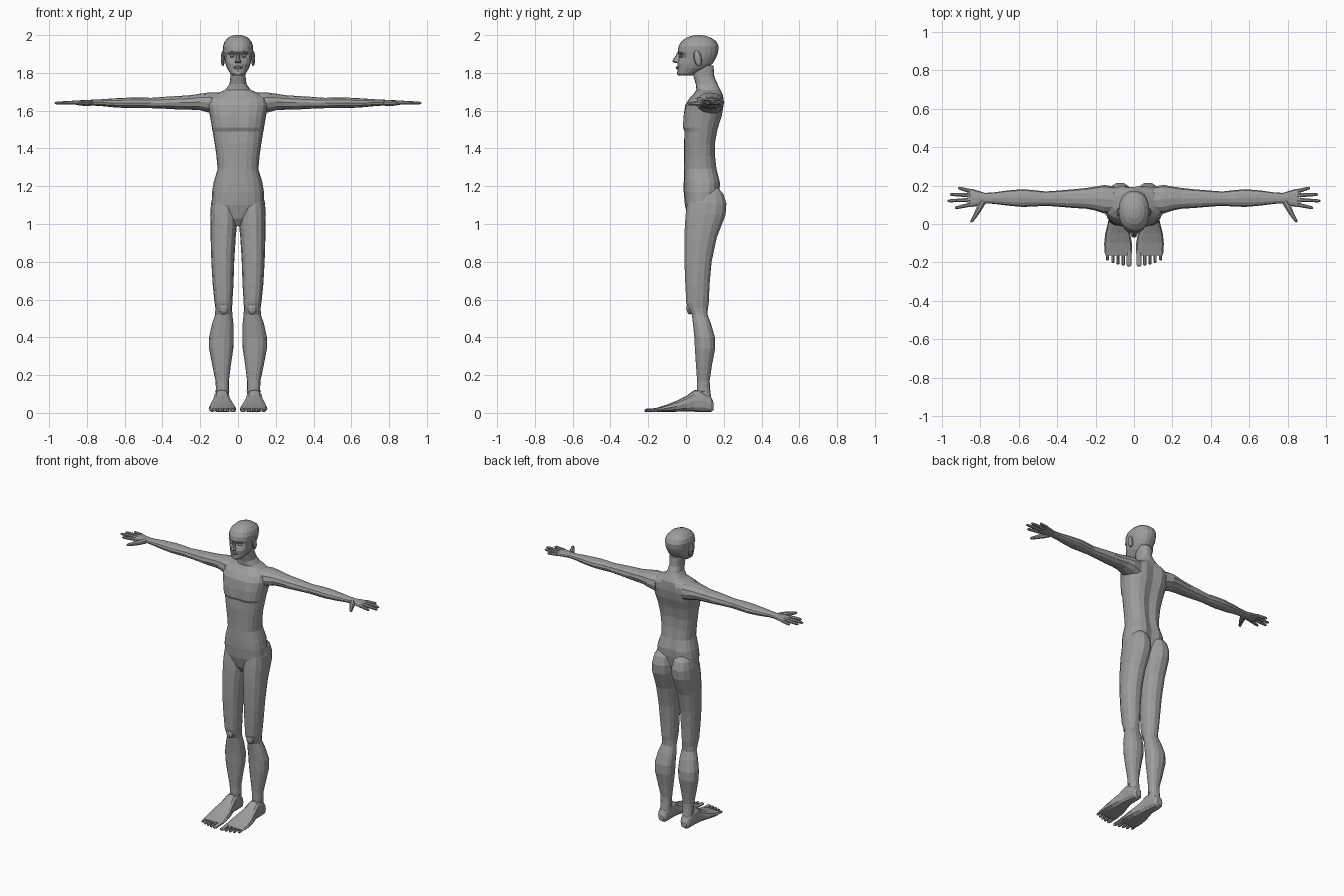
import bpy, bmesh, math
from mathutils import Vector, Matrix

skin = bpy.data.materials.new("grey")
skin.diffuse_color = (0.34, 0.34, 0.34, 1)


def finish(name, bm, mirror=False):
    bmesh.ops.recalc_face_normals(bm, faces=bm.faces[:])
    me = bpy.data.meshes.new(name)
    bm.to_mesh(me)
    bm.free()
    me.materials.append(skin)
    ob = bpy.data.objects.new(name, me)
    bpy.context.collection.objects.link(ob)
    if mirror:
        m = ob.modifiers.new("mirror", 'MIRROR')
        m.use_mirror_merge = False
    return ob


def skin_rings(bm, rings):
    loops = [[bm.verts.new(p) for p in r] for r in rings]
    n = len(loops[0])
    for a, b in zip(loops, loops[1:]):
        for i in range(n):
            bm.faces.new((a[i], a[(i + 1) % n], b[(i + 1) % n], b[i]))
    bm.faces.new(loops[0])
    bm.faces.new(loops[-1])


def loft(name, axis, rows, n=12, p=2.3, mirror=False, shape=None):
    """rows: position along axis, then low/high of the two other axes"""
    rings = []
    for t, a0, a1, b0, b1 in rows:
        ring = []
        for i in range(n):
            w = 2 * math.pi * i / n
            c, s = math.cos(w), math.sin(w)
            u = math.copysign(abs(c) ** (2 / p), c) if abs(c) > 1e-6 else 0
            v = math.copysign(abs(s) ** (2 / p), s) if abs(s) > 1e-6 else 0
            a = (a0 + a1) / 2 + u * (a1 - a0) / 2
            b = (b0 + b1) / 2 + v * (b1 - b0) / 2
            co = Vector({'x': (t, a, b), 'y': (a, t, b), 'z': (a, b, t)}[axis])
            ring.append(shape(co) if shape else co)
        rings.append(ring)
    bm = bmesh.new()
    skin_rings(bm, rings)
    return finish(name, bm, mirror)


def tube(name, pts, radii, n=8, flat=1.0):
    pts = [Vector(q) for q in pts]
    rings = []
    for k, q in enumerate(pts):
        d = (pts[min(k + 1, len(pts) - 1)] - pts[max(k - 1, 0)]).normalized()
        side = d.cross(Vector((0, 0, 1))).normalized()
        up = side.cross(d)
        rings.append([q + radii[k] * (side * math.cos(w) + up * flat * math.sin(w))
                      for w in (2 * math.pi * (i + 0.5) / n for i in range(n))])
    bm = bmesh.new()
    skin_rings(bm, rings)
    return finish(name, bm, True)


def ball(name, loc, size, rot=0, mirror=True):
    bm = bmesh.new()
    bmesh.ops.create_uvsphere(bm, u_segments=10, v_segments=6, radius=1)
    mat = Matrix.Translation(loc) @ Matrix.Rotation(rot, 4, 'X') @ Matrix.Diagonal((*size, 1))
    bmesh.ops.transform(bm, matrix=mat, verts=bm.verts)
    return finish(name, bm, mirror)


# Torso and neck: spine groove at the back, breastbone groove at the front
def torso_shape(co):
    if abs(co.x) < 0.01 and 1.0 < co.z < 1.68:
        if co.y > 0.1:
            co.y -= 0.014
        elif 1.47 < co.z < 1.62:
            co.y += 0.008
    return co


torso = [(z, -h, h, y0, y1) for z, h, y0, y1 in [
    (0.99, .02, .04, .10), (1.03, .055, .012, .13), (1.10, .138, -.006, .17),
    (1.17, .137, -.012, .182), (1.22, .129, -.012, .183), (1.29, .108, -.010, .165),
    (1.36, .114, -.010, .157), (1.43, .124, -.011, .157), (1.49, .134, -.010, .168),
    (1.51, .138, -.020, .173), (1.57, .148, -.017, .193), (1.63, .160, -.004, .203),
    (1.665, .155, .018, .202), (1.69, .115, .042, .193), (1.71, .068, .055, .183),
    (1.74, .045, .052, .168), (1.78, .040, .040, .150), (1.84, .042, .030, .145)]]
loft("torso", 'z', torso, n=20, p=2.5, shape=torso_shape)


# Head: eye sockets pressed into the face
def head_shape(co):
    if co.y < 0.0 and 1.87 < co.z < 1.90 and 0.012 < abs(co.x) < 0.06:
        co.y += 0.010
    return co


head = [(z, -h, h, y0, y1) for z, h, y0, y1 in [
    (1.785, .026, -.036, .03), (1.798, .042, -.045, .06), (1.825, .058, -.043, .11),
    (1.85, .067, -.045, .142), (1.878, .073, -.042, .158), (1.896, .076, -.040, .166),
    (1.91, .078, -.044, .170), (1.94, .080, -.040, .173), (1.965, .072, -.026, .162),
    (1.985, .054, -.001, .135), (1.996, .033, .027, .105), (2.0, .014, .05, .08)]]
loft("head", 'z', head, n=20, p=2.25, shape=head_shape)

# Face details
loft("nose", 'z', [(1.852, -.015, .015, -.058, -.03), (1.860, -.017, .017, -.072, -.03),
                   (1.870, -.011, .011, -.068, -.03), (1.905, -.007, .007, -.047, -.03)], n=8)
loft("lips", 'x', [(-.026, -.042, -.03, 1.826, 1.830), (-.012, -.052, -.03, 1.820, 1.837),
                   (0, -.055, -.03, 1.818, 1.836), (.012, -.052, -.03, 1.820, 1.837),
                   (.026, -.042, -.03, 1.826, 1.830)], n=8)
ball("chin", (0, -.034, 1.798), (.022, .014, .013), mirror=False)
ball("eye", (.031, -.022, 1.888), (.013, .012, .008))
tube("brow", [(.012, -.041, 1.905), (.03, -.038, 1.911), (.052, -.022, 1.906)],
     [.004, .006, .003], n=6)
ball("ear", (.080, .062, 1.877), (.011, .021, .043), rot=0.2)

# Arm with palm
arm = [
    (.10, .055, .195, 1.575, 1.695), (.155, .055, .203, 1.590, 1.696),
    (.20, .070, .195, 1.603, 1.690), (.25, .080, .187, 1.605, 1.682),
    (.31, .083, .181, 1.606, 1.678), (.38, .089, .175, 1.610, 1.674),
    (.46, .095, .169, 1.613, 1.668), (.52, .091, .176, 1.613, 1.670),
    (.58, .089, .181, 1.613, 1.669), (.66, .096, .174, 1.618, 1.665),
    (.73, .105, .164, 1.625, 1.660), (.775, .107, .162, 1.627, 1.658),
    (.80, .098, .170, 1.628, 1.656), (.84, .089, .182, 1.630, 1.655),
    (.865, .092, .182, 1.632, 1.653)]
loft("arm", 'x', arm, n=12, p=2.2, mirror=True)

# Fingers and thumb
for finger, y0, tx, ty in [("index_finger", .101, .932, .083), ("middle_finger", .126, .970, .120),
                           ("ring_finger", .149, .958, .154), ("little_finger", .171, .915, .188)]:
    a, b = Vector((.85, y0, 1.643)), Vector((tx, ty, 1.640))
    tube(finger, [a, a.lerp(b, .5), a.lerp(b, .9), b], [.012, .0100, .0085, .004])
tube("thumb", [(.785, .118, 1.641), (.805, .082, 1.640), (.825, .045, 1.638),
               (.842, .018, 1.637), (.847, .010, 1.637)], [.018, .017, .012, .009, .004])

# Leg with buttock, knee and calf
leg = [
    (1.19, .035, .110, .060, .172), (1.16, .012, .132, .030, .200),
    (1.11, .003, .143, .004, .216), (1.05, .002, .147, -.004, .212),
    (1.00, .005, .146, -.008, .193), (.93, .012, .145, -.010, .165),
    (.80, .020, .141, -.010, .137), (.68, .024, .134, -.005, .126),
    (.585, .030, .124, .000, .122), (.555, .031, .120, .010, .117),
    (.52, .030, .121, .030, .115), (.47, .024, .138, .036, .134),
    (.40, .023, .153, .043, .154), (.34, .025, .153, .046, .155),
    (.25, .038, .136, .052, .138), (.17, .048, .119, .058, .126),
    (.13, .048, .117, .058, .128), (.07, .050, .118, .060, .135)]
loft("leg", 'z', leg, n=14, p=2.3, mirror=True)
ball("kneecap", (.076, .022, .555), (.026, .020, .035))
ball("ankle_bone", (.083, .090, .115), (.040, .016, .018))

# Foot
foot = [
    (.146, .065, .105, .015, .055), (.132, .052, .118, .005, .085),
    (.095, .047, .124, .004, .120), (.045, .044, .128, .006, .122),
    (.005, .036, .136, .008, .092), (-.05, .020, .150, .006, .064),
    (-.10, .011, .155, .005, .044), (-.145, .010, .154, .005, .030),
    (-.165, .014, .148, .007, .024)]
loft("foot", 'y', foot, n=12, p=2.6, mirror=True)

# Toes, shrinking outwards
for i, (x, tip, r) in enumerate([(.026, -.220, .016), (.056, -.216, .011), (.083, -.211, .0105),
                                 (.110, -.203, .010), (.138, -.190, .010)]):
    tube(f"toe_{i + 1}", [(x, -.135, .018), (x, tip + .03, .014), (x, tip + .008, .013), (x, tip, .012)],
         [r, r * .85, r * .9, r * .5], flat=min(1, .011 / r))
